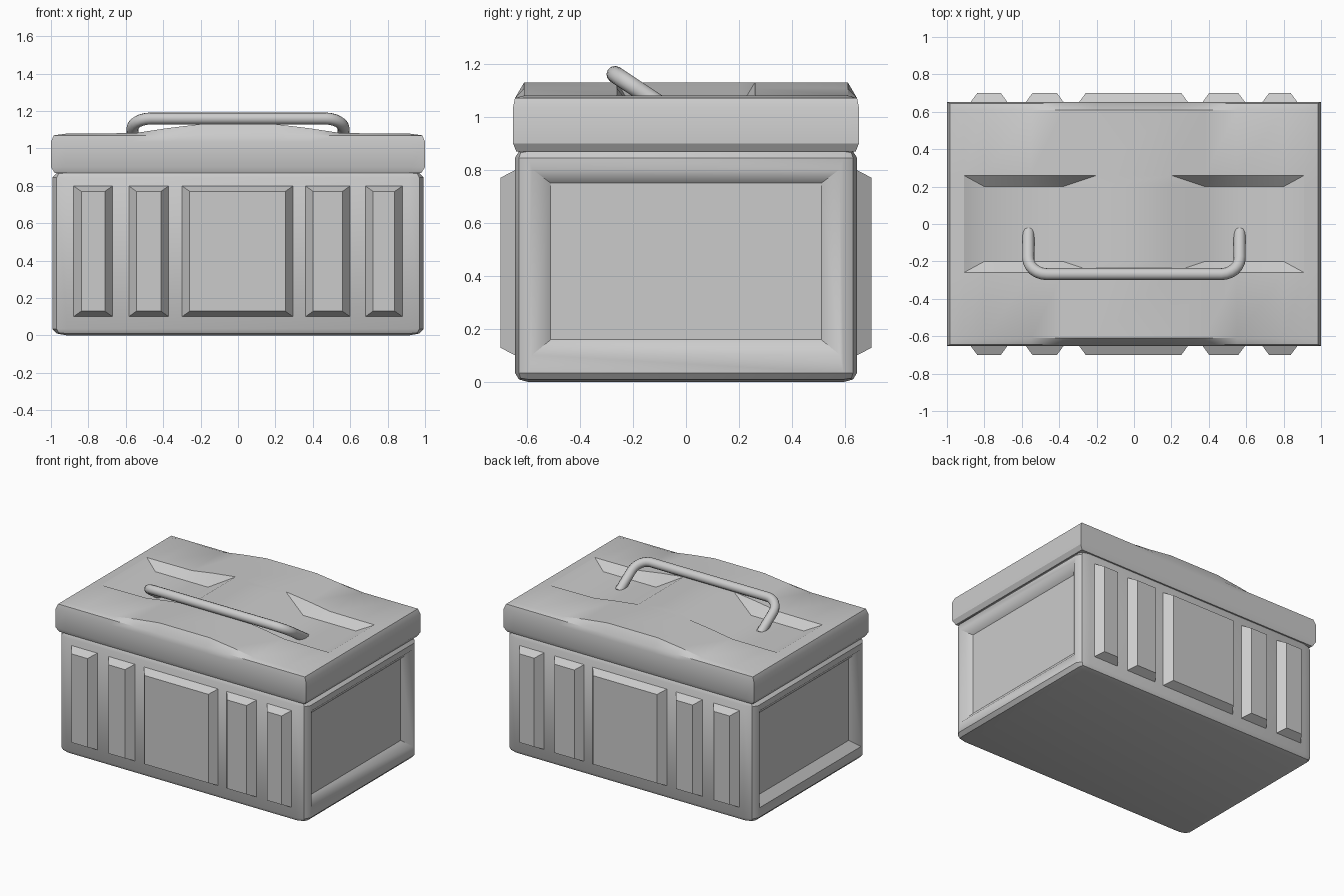
import bpy, bmesh, math
from mathutils import Vector, Matrix

if "Cube" in bpy.data.objects:
    bpy.data.objects.remove(bpy.data.objects["Cube"])


def finish(bm, name, angle=30):
    bmesh.ops.recalc_face_normals(bm, faces=bm.faces)
    me = bpy.data.meshes.new(name)
    bm.to_mesh(me)
    bm.free()
    ob = bpy.data.objects.new(name, me)
    bpy.context.collection.objects.link(ob)
    bpy.ops.object.select_all(action='DESELECT')
    ob.select_set(True)
    bpy.context.view_layer.objects.active = ob
    bpy.ops.object.shade_smooth_by_angle(angle=math.radians(angle))
    return ob


def frustum(bm, base, top):
    """Closed four-sided block between two matching rectangles."""
    a = [bm.verts.new(p) for p in base]
    b = [bm.verts.new(p) for p in top]
    bm.faces.new(a)
    bm.faces.new(b[::-1])
    for i in range(4):
        j = (i + 1) % 4
        bm.faces.new((a[i], b[i], b[j], a[j]))


def rect(u0, u1, z0, z1):
    return [(u0, z0), (u1, z0), (u1, z1), (u0, z1)]


# Body: softly bevelled box
bm = bmesh.new()
bmesh.ops.create_cube(bm, size=1)
bmesh.ops.bevel(bm, geom=bm.edges[:], offset=0.04, segments=2, profile=0.5, affect='EDGES')
bmesh.ops.scale(bm, vec=(1.985, 1.29, 0.88), verts=bm.verts)
bmesh.ops.translate(bm, vec=(0, 0, 0.44), verts=bm.verts)
body = finish(bm, "body", 35)

# Recessed end panels, cut with tapered blocks
bm = bmesh.new()
for s in (-1, 1):
    frustum(bm, [(s * 1.0425, y, z) for y, z in rect(-0.65, 0.65, 0.045, 0.855)],
            [(s * 0.9425, y, z) for y, z in rect(-0.51, 0.51, 0.16, 0.75)])
cutter = finish(bm, "end_panel_cutter")
cutter.hide_render = True
cutter.hide_viewport = True
mod = body.modifiers.new("end_panels", 'BOOLEAN')
mod.operation = 'DIFFERENCE'
mod.solver = 'EXACT'
mod.object = cutter

# Raised panels on front and back
bm = bmesh.new()
for x0, x1 in [(-0.88, -0.67), (-0.585, -0.37), (-0.30, 0.295), (0.36, 0.60), (0.68, 0.88)]:
    for s in (-1, 1):
        frustum(bm, [(x, s * 0.643, z) for x, z in rect(x0, x1, 0.10, 0.80)],
                [(x, s * 0.70, z) for x, z in rect(x0 + 0.042, x1 - 0.042, 0.13, 0.77)])
finish(bm, "raised_panels")

# Lid: humped top with two grip wells, then walls down to the rim
half = [0.2, 0.38, 0.55, 0.8, 0.91, 0.985]
hump = {0.2: 1.13, 0.38: 1.108, 0.55: 1.082, 0.8: 1.08, 0.91: 1.08, 0.985: 1.07}
xs = [-x for x in half[::-1]] + half
ys = [-0.645, -0.61, -0.26, -0.2, 0.2, 0.26, 0.61, 0.645]
WELL = 1.03


def height(x, y):
    x, y = abs(x), abs(y)
    if y > 0.62:
        return 1.07
    if y < 0.25 and 0.3 < x < 0.85:
        return WELL
    return hump[x]


bm = bmesh.new()
grid = [[bm.verts.new((x, y, height(x, y))) for y in ys] for x in xs]
for i in range(len(xs) - 1):
    for j in range(len(ys) - 1):
        q = [grid[i][j], grid[i + 1][j], grid[i + 1][j + 1], grid[i][j + 1]]
        low = [k for k in range(4) if q[k].co.z < WELL + 0.01]
        if len(low) == 1:       # well corner: crease runs from the floor
            q = q[low[0]:] + q[:low[0]]
            bm.faces.new(q[:3])
            bm.faces.new((q[0], q[2], q[3]))
        else:
            bm.faces.new(q)
loop = [e for e in bm.edges if e.is_boundary]
for hx, hy, z in [(1.0, 0.652, 1.035), (1.0, 0.652, 0.90), (0.98, 0.64, 0.87)]:
    new = bmesh.ops.extrude_edge_only(bm, edges=loop)["geom"]
    verts = [g for g in new if isinstance(g, bmesh.types.BMVert)]
    ext = [max(abs(v.co[k]) for v in verts) for k in (0, 1)]
    for v in verts:
        v.co = (v.co.x * hx / ext[0], v.co.y * hy / ext[1], z)
    loop = [e for e in bm.edges if e.is_boundary and all(v in verts for v in e.verts)]
bmesh.ops.holes_fill(bm, edges=loop, sides=0)
finish(bm, "lid", 30)

# Handle: tilted bent rod running down into the wells
slope = Vector((0, 0.83, -0.55)).normalized()
top = Vector((0, -0.268, 1.16))
R, W, LEG = 0.10, 0.565, 0.275
side = [(W, LEG)] + [(W - R + R * math.cos(a), R - R * math.sin(a))
                     for a in [math.radians(d) for d in range(0, 91, 15)]]
path = side + [(-x, t) for x, t in side[::-1]]
cu = bpy.data.curves.new("handle", 'CURVE')
cu.dimensions = '3D'
cu.bevel_depth = 0.032
cu.bevel_resolution = 4
cu.use_fill_caps = True
sp = cu.splines.new('POLY')
sp.points.add(len(path) - 1)
for p, (x, t) in zip(sp.points, path):
    p.co = (*(top + slope * t + Vector((x, 0, 0))), 1)
sp.use_smooth = True
bpy.context.collection.objects.link(bpy.data.objects.new("handle", cu))
